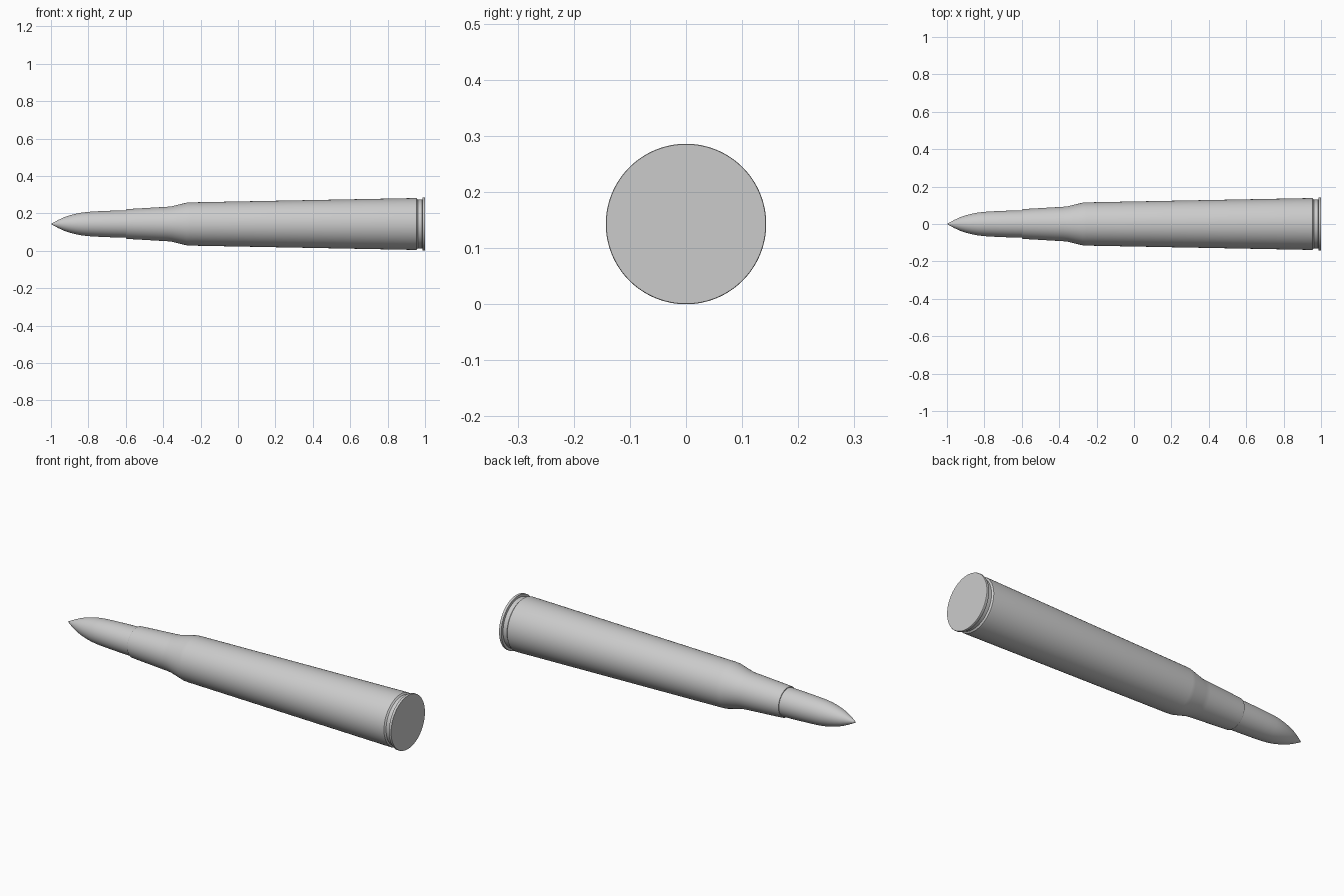
import bpy, bmesh, math

if "Cube" in bpy.data.objects:
    bpy.data.objects.remove(bpy.data.objects["Cube"])

AXIS_Z = 0.143
SEGMENTS = 96


def lathe(name, profile, angle=20):
    """Revolve (x, radius) points around the long x axis; radius 0 makes a pole."""
    bm = bmesh.new()
    rings = []
    for x, r in profile:
        count = SEGMENTS if r > 0 else 1
        rings.append([bm.verts.new((x,
                                    r * math.cos(2 * math.pi * i / SEGMENTS),
                                    AXIS_Z + r * math.sin(2 * math.pi * i / SEGMENTS)))
                      for i in range(count)])
    for a, b in zip(rings, rings[1:]):
        for i in range(SEGMENTS):
            j = (i + 1) % SEGMENTS
            quad = [a[i % len(a)], a[j % len(a)], b[j % len(b)], b[i % len(b)]]
            bm.faces.new(list(dict.fromkeys(quad)))
    bmesh.ops.recalc_face_normals(bm, faces=bm.faces)
    mesh = bpy.data.meshes.new(name)
    bm.to_mesh(mesh)
    bm.free()
    obj = bpy.data.objects.new(name, mesh)
    bpy.context.collection.objects.link(obj)
    bpy.ops.object.select_all(action='DESELECT')
    obj.select_set(True)
    bpy.context.view_layer.objects.active = obj
    bpy.ops.object.shade_smooth_by_angle(angle=math.radians(angle))
    return obj


# Pointed projectile, seated slightly inside the case mouth
lathe("projectile", [
    (-1.0, 0), (-0.985, 0.009), (-0.96, 0.022), (-0.93, 0.036), (-0.9, 0.046),
    (-0.87, 0.054), (-0.835, 0.061), (-0.8, 0.065), (-0.75, 0.068),
    (-0.68, 0.071), (-0.6, 0.0735), (-0.58, 0.074), (-0.58, 0)])

# Bottleneck case: mouth, neck, shoulder, tapered body, groove and rim
lathe("case", [
    (-0.598, 0), (-0.598, 0.077), (-0.595, 0.079), (-0.57, 0.081),
    (-0.38, 0.092), (-0.355, 0.0945), (-0.275, 0.114), (-0.255, 0.1155),
    (0.945, 0.1385), (0.955, 0.1375), (0.962, 0.130), (0.985, 0.130),
    (0.987, 0.142), (0.99, 0.143), (0.998, 0.143), (1.0, 0.142), (1.0, 0)])
